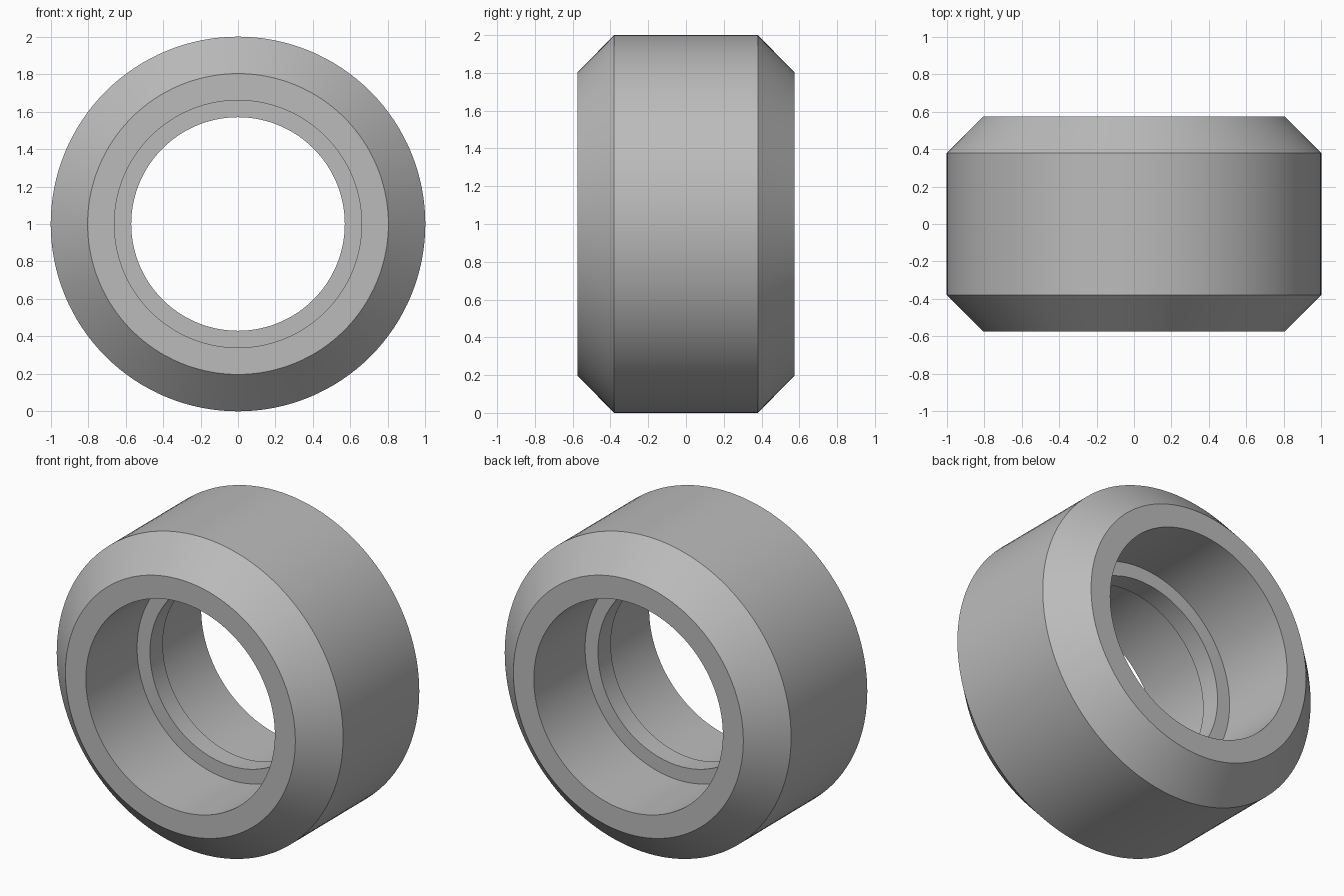
import bpy, bmesh, math
from mathutils import Matrix, Vector

cube = bpy.data.objects.get("Cube")
if cube:
    bpy.data.objects.remove(cube, do_unlink=True)

# Plain grey material
grey = bpy.data.materials.new("grey")
grey.use_nodes = True
colour = (0.5, 0.5, 0.5, 1)
grey.diffuse_color = colour
grey.node_tree.nodes["Principled BSDF"].inputs["Base Color"].default_value = colour

# Half cross-section as (radius, y): inner ridge, bore, end face, chamfer, rim
half = [(0.57, -0.064), (0.66, -0.064), (0.66, -0.575), (0.803, -0.575), (1, -0.38)]
profile = half + [(r, -y) for r, y in reversed(half)]

# Revolve the closed section about the y axis
SEGMENTS = 128
bm = bmesh.new()
rings = []
for i in range(SEGMENTS):
    turn = Matrix.Rotation(math.tau * i / SEGMENTS, 4, 'Y')
    rings.append([bm.verts.new(turn @ Vector((r, y, 0)) + Vector((0, 0, 1))) for r, y in profile])
for i, ring in enumerate(rings):
    after = rings[(i + 1) % SEGMENTS]
    for j in range(len(profile)):
        k = (j + 1) % len(profile)
        bm.faces.new((ring[j], ring[k], after[k], after[j]))
bmesh.ops.recalc_face_normals(bm, faces=bm.faces)

mesh = bpy.data.meshes.new("ring_body")
bm.to_mesh(mesh)
bm.free()
mesh.materials.append(grey)
body = bpy.data.objects.new("ring_body", mesh)
bpy.context.collection.objects.link(body)

# Smooth round walls, sharp profile corners
bpy.ops.object.select_all(action='DESELECT')
body.select_set(True)
bpy.context.view_layer.objects.active = body
bpy.ops.object.shade_smooth_by_angle(angle=math.radians(30))
